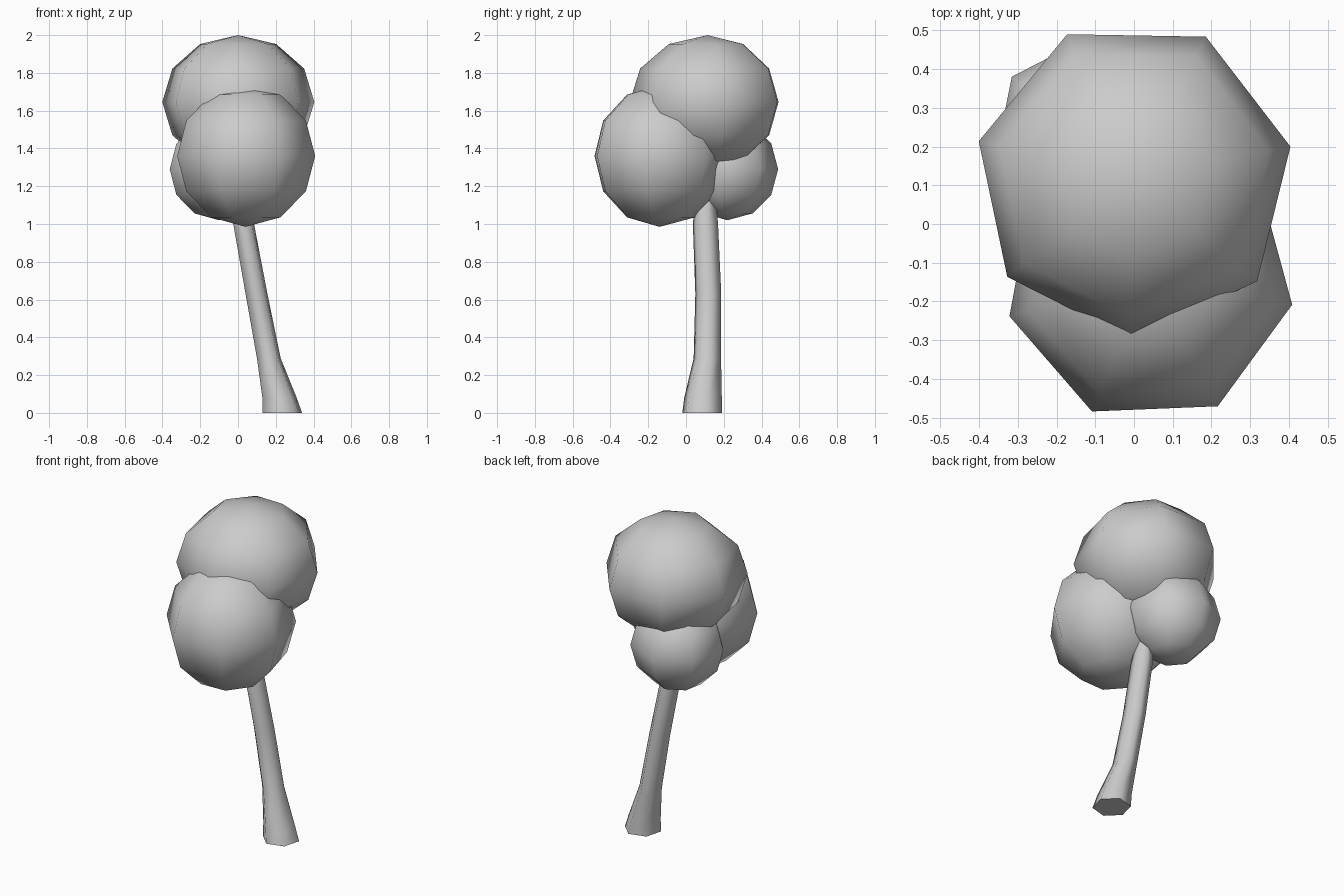
import bpy, bmesh
from math import sin, cos, pi, radians

if "Cube" in bpy.data.objects:
    bpy.data.objects.remove(bpy.data.objects["Cube"])


def loft(name, rings, sides, phase):
    """Skin a stack of rings (x, y, z, rx, ry) running upwards; radius 0 makes a pole."""
    bm = bmesh.new()
    loops = []
    for x, y, z, rx, ry in rings:
        if rx == 0:
            loops.append([bm.verts.new((x, y, z))])
            continue
        angles = [radians(phase) + 2 * pi * i / sides for i in range(sides)]
        loops.append([bm.verts.new((x + rx * cos(a), y + ry * sin(a), z)) for a in angles])
    for lo, hi in zip(loops, loops[1:]):
        for i in range(sides):
            j = (i + 1) % sides
            quad = [lo[i % len(lo)], lo[j % len(lo)], hi[j % len(hi)], hi[i % len(hi)]]
            bm.faces.new(list(dict.fromkeys(quad)))
    for end in (loops[0], loops[-1]):
        if len(end) > 1:
            bm.faces.new(end)
    bmesh.ops.recalc_face_normals(bm, faces=bm.faces)
    for f in bm.faces:
        f.smooth = len(f.verts) <= 4
    mesh = bpy.data.meshes.new(name)
    bm.to_mesh(mesh)
    bm.free()
    obj = bpy.data.objects.new(name, mesh)
    bpy.context.collection.objects.link(obj)
    return obj


def foliage(name, center, r, rz, phase):
    """Seven-sided low-poly ball with six bands."""
    x, y, z = center
    rings = []
    for k in range(-3, 4):
        lat = k * pi / 6
        rad = 0 if abs(k) == 3 else r * cos(lat)
        rings.append((x, y, z + rz * sin(lat), rad, rad))
    return loft(name, rings, 7, phase)


# Leaf clumps
foliage("top_foliage", (0, 0.115, 1.646), 0.413, 0.354, -91)
foliage("front_foliage", (0.04, -0.14, 1.36), 0.375, 0.375, -10.5)
foliage("back_foliage", (-0.10, 0.218, 1.29), 0.27, 0.27, 143)

# Leaning trunk with a flared foot
loft("trunk", [
    (0.235, 0.085, 0.0, 0.108, 0.108),
    (0.220, 0.090, 0.08, 0.094, 0.103),
    (0.163, 0.113, 0.29, 0.065, 0.075),
    (0.098, 0.118, 0.63, 0.060, 0.071),
    (0.030, 0.103, 1.00, 0.057, 0.069),
    (0.000, 0.105, 1.20, 0.045, 0.050),
], 6, 15)
